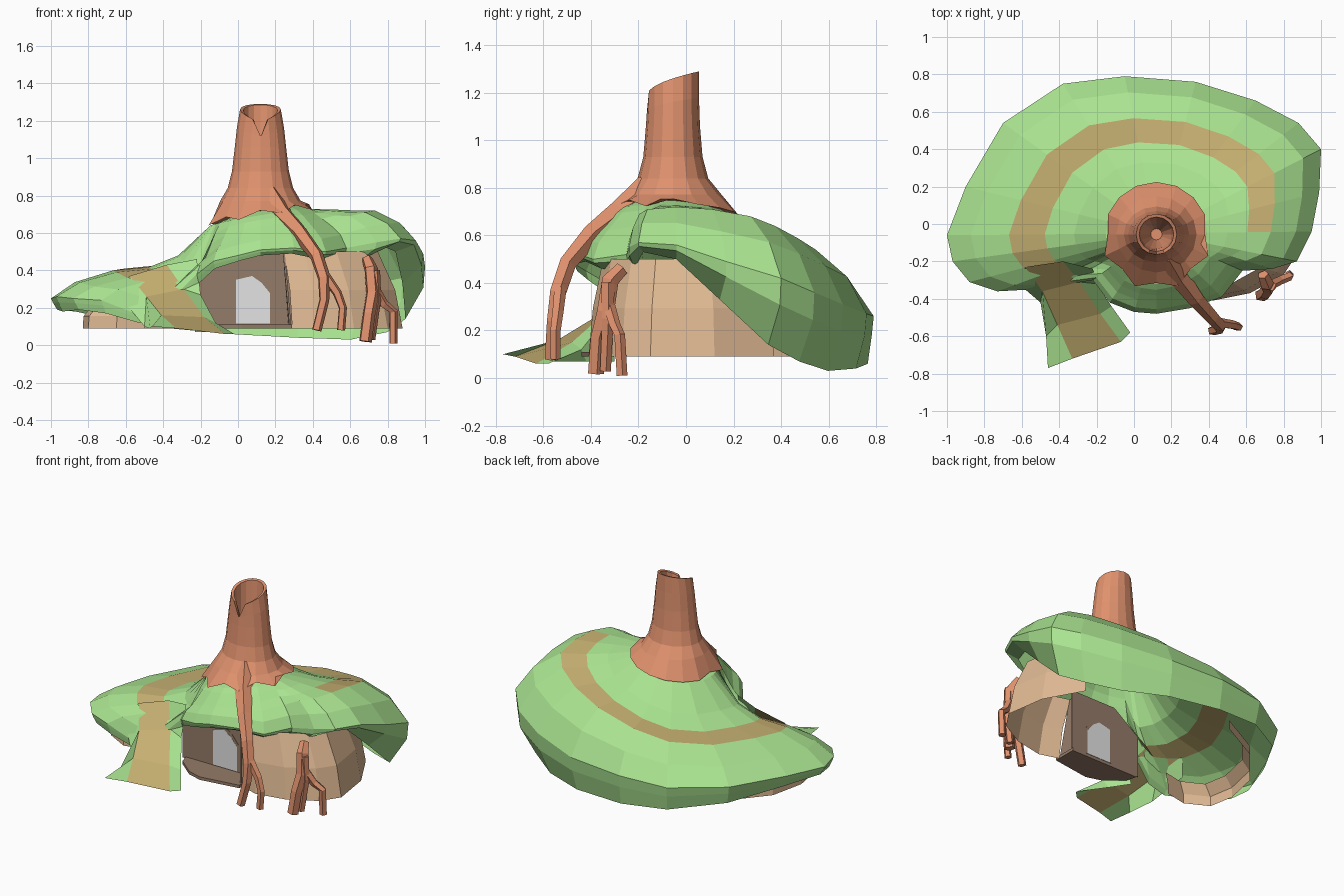
import bpy, bmesh, math
from mathutils import Vector

cube = bpy.data.objects.get("Cube")
if cube:
    bpy.data.objects.remove(cube, do_unlink=True)


def material(name, color):
    m = bpy.data.materials.new(name)
    m.use_nodes = True
    m.diffuse_color = (*color, 1)
    m.node_tree.nodes["Principled BSDF"].inputs["Base Color"].default_value = (*color, 1)
    return m


GRASS = material("grass green", (.4, .77, .28))
PATH = material("dirt path", (.56, .43, .165))
BARK = material("bark orange brown", (.74, .285, .155))
CLAY = material("clay tan", (.76, .5, .3))
WOOD = material("dark wood", (.3, .2, .14))
PANE = material("pale grey pane", (.77, .77, .77))


def make_object(name, bm, mats):
    mesh = bpy.data.meshes.new(name)
    bm.to_mesh(mesh)
    bm.free()
    for m in mats:
        mesh.materials.append(m)
    ob = bpy.data.objects.new(name, mesh)
    bpy.context.collection.objects.link(ob)
    return ob


def loft(name, rows, mats, closed=True, caps=False, paint=None):
    """Skin a list of equally long point rows; paint(row, column) picks the material."""
    bm = bmesh.new()
    grid = [[bm.verts.new(p) for p in row] for row in rows]
    n = len(rows[0])
    for i in range(len(rows) - 1):
        for j in range(n if closed else n - 1):
            k = (j + 1) % n
            f = bm.faces.new((grid[i][j], grid[i][k], grid[i + 1][k], grid[i + 1][j]))
            if paint:
                f.material_index = paint(i, j)
    if caps:
        bm.faces.new(list(reversed(grid[0])))
        bm.faces.new(grid[-1])
    return make_object(name, bm, mats)


def plate(name, outline, offset, mat):
    """Extrude a flat outline by an offset vector."""
    bm = bmesh.new()
    face = bm.faces.new([bm.verts.new(p) for p in outline])
    top = bmesh.ops.extrude_face_region(bm, geom=[face])["geom"]
    bmesh.ops.translate(bm, vec=offset, verts=[g for g in top if isinstance(g, bmesh.types.BMVert)])
    bmesh.ops.recalc_face_normals(bm, faces=bm.faces[:])
    return make_object(name, bm, [mat])


def tube(name, points, radii, sides=5):
    """Tapered root along a path."""
    pts = [Vector(p) for p in points]
    rows = []
    for i, p in enumerate(pts):
        t = pts[min(i + 1, len(pts) - 1)] - pts[max(i - 1, 0)]
        u = t.cross(Vector((1, .5, 0))).normalized()
        v = t.normalized().cross(u)
        rows.append([p + radii[i] * (u * math.cos(a) + v * math.sin(a))
                     for a in (math.tau * s / sides for s in range(sides))])
    return loft(name, rows, [BARK], caps=True)


# Grassy roof: rim x, rim y, middle height, rim height, lip height, counterclockwise from the front
CENTRE = Vector((.12, -.05, 0))
RIM = [
    (.12, -.48, .6, .51, .48), (.3, -.45, .62, .52, .49), (.47, -.39, .62, .5, .46),
    (.58, -.25, .64, .52, .45), (.74, -.24, .69, .55, .46), (.87, -.2, .71, .57, .53),
    (.95, -.04, .72, .56, .5), (.99, .17, .71, .49, .33), (1, .4, .68, .42, .14),
    (.88, .54, .64, .36, .07), (.65, .66, .59, .31, .03), (.33, .76, .54, .27, .04),
    (-.05, .79, .48, .26, .06), (-.38, .75, .44, .25, .09), (-.7, .54, .42, .26, .14),
    (-.9, .2, .41, .26, .18), (-1, -.06, .4, .25, .19), (-.97, -.2, .39, .26, .18),
    (-.88, -.31, .36, .25, .19), (-.73, -.36, .34, .24, .17), (-.55, -.35, .31, .17, .12),
    (-.4, -.33, .36, .2, .14), (-.22, -.3, .47, .38, .33), (-.13, -.42, .54, .45, .41),
    (0, -.47, .58, .48, .45)]
BASE_R = .27


def base_height(c, s):
    """The collar between roof and stump is higher on its left."""
    return .693 + .045 * c - .012 * s


def roof_column(x, y, mid, rim, lip):
    out = Vector((x, y, 0)) - CENTRE
    length = out.length
    c, s = out.x / length, out.y / length
    base = base_height(c, s)
    drop = mid - base
    # Short front eaves slope evenly, the long sides fall steeply and then flatten
    inner, outer = (.33, .64) if length < .55 else (.68, .93)
    tuck = .97 - .1 * max(0, c)

    def at(r, z):
        return CENTRE + out * (r / length) + Vector((0, 0, z))

    def ring(f, z):
        return at(BASE_R + f * (length - BASE_R), z)

    return [at(length * tuck, lip), at(length * .99, rim * .6 + lip * .4), ring(1, rim),
            ring(.85, mid + (rim - mid) * .42), ring(.61, mid), ring(.385, base + drop * outer),
            ring(.2, base + drop * inner), at(BASE_R, base - .01), at(.19, base + .02)]


columns = [roof_column(*r) for r in RIM]
loft("grass_roof", list(zip(*columns)), [GRASS, PATH],
     paint=lambda i, j: int(i == 4 and 6 <= j <= 20))

# Grassy ramp carrying the path down to the ground
RAMP = [
    [(-.46, -.77, .1), (-.33, -.72, .09), (-.07, -.63, .06), (-.02, -.58, .06)],
    [(-.47, -.6, .09), (-.41, -.54, .16), (-.18, -.48, .15), (-.12, -.44, .12)],
    [(-.5, -.42, .1), (-.49, -.36, .26), (-.29, -.31, .3), (-.2, -.32, .27)],
    [(-.64, -.3, .27), (-.58, -.23, .37), (-.38, -.2, .43), (-.22, -.24, .46)]]
loft("grass_ramp", RAMP, [GRASS, PATH], closed=False, paint=lambda i, j: int(j == 1))
# Ramp flank beside the doorway
flank = [row[3] for row in RAMP[:3]]
loft("ramp_flank", [[(x - .03, y + .02, .07) for x, y, z in flank], flank], [GRASS], closed=False)

# Hollow stump with a slanted, notched mouth
SIDES = 16


def stump_ring(radius, z, depth=1, slant=0, notch=0, foot=0):
    """depth squashes the ring front to back; foot makes it follow the roof collar."""
    ring = []
    for i in range(SIDES):
        a = math.tau * i / SIDES
        c, s = math.cos(a), math.sin(a)
        tooth = foot * (1 if i % 2 else -1) if s < .1 else 0
        r = radius + tooth
        height = z + slant * (2 * math.sqrt(max(0, .5 + s / 2)) - 1) - tooth * .8
        if foot:
            height += base_height(c, s)
        if i == SIDES * 3 // 4:
            height -= notch
        ring.append((.12 + r * c, -.055 + r * s * depth, height))
    return ring


loft("hollow_stump", [
    stump_ring(.28, 0, foot=.02), stump_ring(.215, .772, .95), stump_ring(.175, .84, .85),
    stump_ring(.152, .93, .82), stump_ring(.137, 1.06, .83), stump_ring(.126, 1.15, .87, .03),
    stump_ring(.109, 1.24, 1, .05, .08), stump_ring(.092, 1.235, 1, .05, .1),
    stump_ring(.085, 1.08, .9), stump_ring(.03, .8)], [BARK], caps=True)

# Hanging roots, each forking near the ground
tube("long_root", [(.17, -.16, .79), (.24, -.28, .69), (.33, -.4, .6), (.42, -.5, .48),
                   (.46, -.54, .36), (.46, -.56, .24), (.42, -.57, .08)],
     [.07, .058, .045, .038, .036, .028, .027])
tube("long_root_fork", [(.46, -.53, .38), (.53, -.54, .28), (.56, -.55, .2), (.55, -.55, .08)],
     [.028, .025, .023, .023])
tube("short_root", [(.69, -.27, .46), (.71, -.32, .41), (.72, -.34, .28), (.7, -.37, .17),
                    (.68, -.38, .02)], [.03, .038, .038, .035, .036])
tube("short_root_middle", [(.73, -.33, .4), (.74, -.33, .25), (.71, -.34, .03)], [.03, .026, .024])
tube("short_root_fork", [(.72, -.33, .32), (.78, -.3, .22), (.83, -.28, .18), (.83, -.27, .01)],
     [.028, .025, .024, .024])


# Clay walls under the roof
def clay_wall(name, base, shrink, top):
    low = [Vector((x, y, .09)) for x, y in base]
    high = [Vector((x * shrink, y * shrink, top)) for x, y in base]
    middle = [a.lerp(b, .5) + Vector((a.x, a.y, 0)) * .03 for a, b in zip(low, high)]
    return loft(name, [low, middle, high], [CLAY], closed=False)


clay_wall("left_clay_wall", [(.29, -.37), (.42, -.41), (.62, -.37), (.8, -.27), (.88, -.15),
                             (.84, .12), (.7, .37)], .85, .5)
clay_wall("right_clay_wall", [(-.28, .58), (-.58, .42), (-.78, .18), (-.83, -.05), (-.8, -.22),
                              (-.65, -.3), (-.5, -.27)], .93, .22)

# Doorway recess: back wall, side wall and floor
WALL_Y = -.25
plate("recess_back_wall", [(x, WALL_Y, z) for x, z in
                           [(-.24, .1), (.29, .1), (.29, .52), (-.05, .52), (-.24, .38)]],
      (0, .004, 0), WOOD)
plate("recess_side_wall", [(.28, -.25, .1), (.285, -.37, .1), (.25, -.32, .5), (.25, -.25, .5)],
      (-.01, 0, 0), WOOD)
plate("recess_floor", [(x, y, .09) for x, y in
                       [(-.22, -.24), (-.2, -.31), (-.08, -.41), (.02, -.44), (.29, -.4), (.29, -.24)]],
      (0, 0, .02), WOOD)


# Arched pane and its frame, visible on both faces of the wall
def arch(grow, y):
    shape = [(-.01, .115), (.17, .115), (.17, .28), (.125, .335), (.075, .37), (-.01, .35)]
    return [(.08 + (x - .08) * grow, y, .115 + (z - .115) * grow) for x, z in shape]


plate("door_frame", arch(1.1, WALL_Y - .002), (0, .008, 0), WOOD)
plate("door_pane", arch(1, WALL_Y - .003), (0, .0095, 0), PANE)
